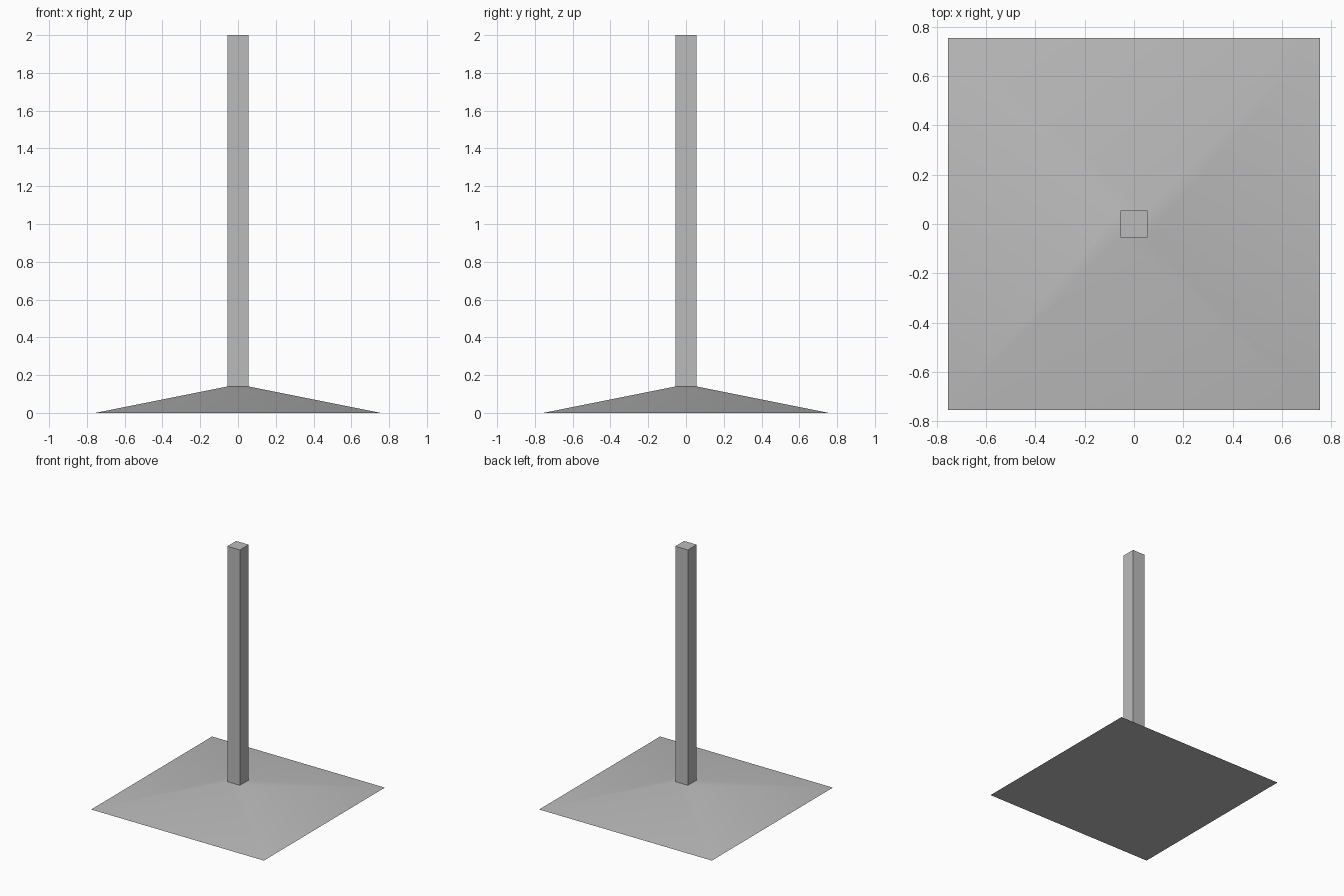
import bpy
from math import pi, sqrt, radians

cube = bpy.data.objects.get("Cube")
if cube:
    bpy.data.objects.remove(cube, do_unlink=True)

BASE_HALF, POST_HALF = 0.755, 0.055
BASE_TOP, HEIGHT = 0.14, 2.0

# One plain grey for the whole model
grey = bpy.data.materials.new("plain_grey")
grey.use_nodes = True
colour = (0.5, 0.5, 0.5, 1)
grey.diffuse_color = colour
for node in grey.node_tree.nodes:
    if node.type == 'BSDF_PRINCIPLED':
        node.inputs["Base Color"].default_value = colour


def square_frustum(name, half_low, half_high, z_low, z_high):
    """Four-sided block, tapering from one half width to another."""
    bpy.ops.mesh.primitive_cone_add(
        vertices=4, radius1=half_low * sqrt(2), radius2=half_high * sqrt(2),
        depth=z_high - z_low, location=(0, 0, (z_low + z_high) / 2),
        rotation=(0, 0, pi / 4))
    obj = bpy.context.object
    obj.name = name
    bpy.ops.object.transform_apply(location=True, rotation=True, scale=True)
    obj.data.materials.append(grey)
    return obj


# Sloped foot, softly shaded across its four slopes
square_frustum("sloped_base", BASE_HALF, POST_HALF, 0, BASE_TOP)
bpy.ops.object.shade_smooth_by_angle(angle=radians(30))

# Upright square post
square_frustum("post", POST_HALF, POST_HALF, BASE_TOP, HEIGHT)
